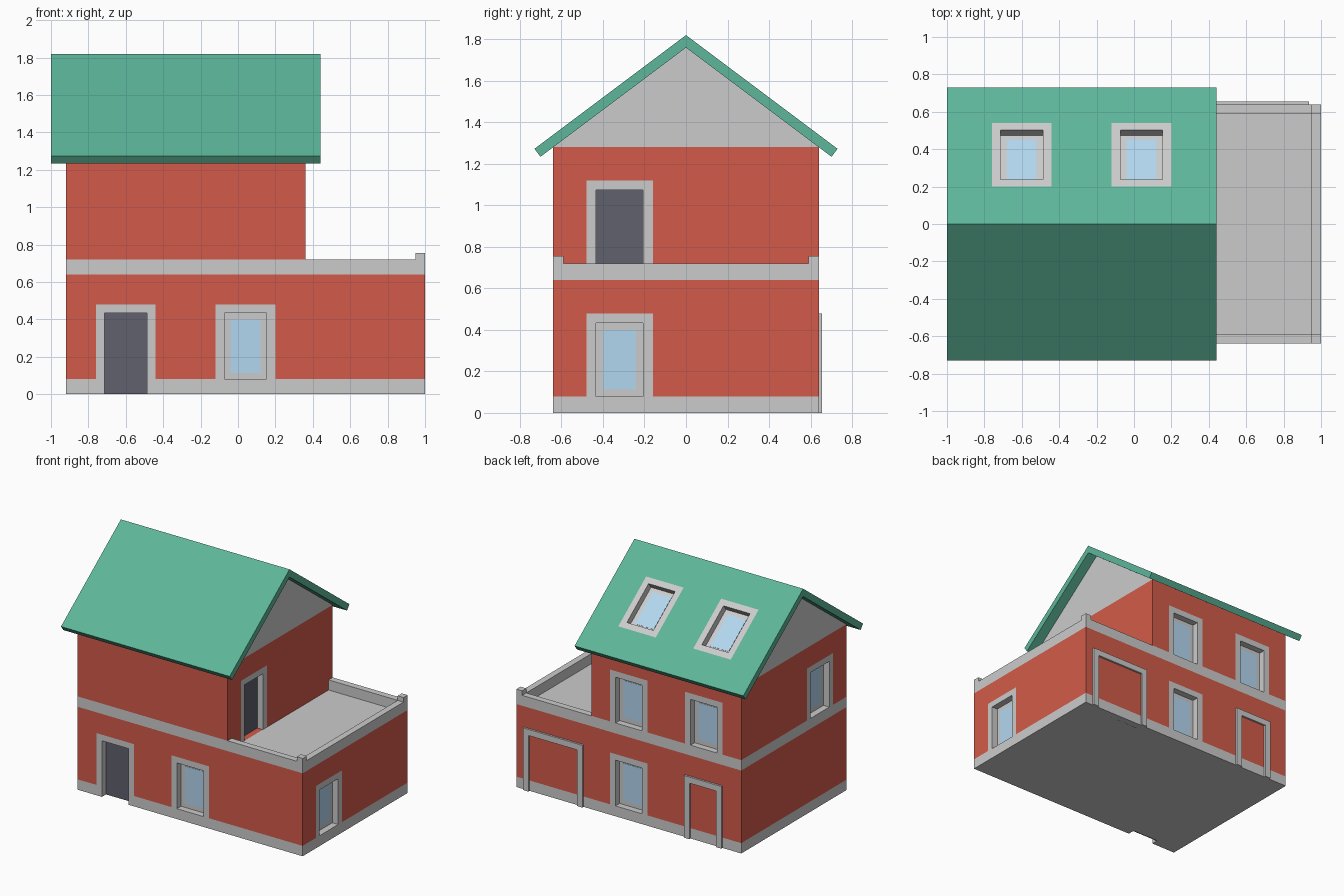
import bpy, bmesh
from math import pi
from mathutils import Matrix, Vector

if "Cube" in bpy.data.objects:
    bpy.data.objects.remove(bpy.data.objects["Cube"])


def material(name, rgb):
    m = bpy.data.materials.new(name)
    m.diffuse_color = (*rgb, 1)
    m.use_nodes = True
    m.node_tree.nodes["Principled BSDF"].inputs["Base Color"].default_value = m.diffuse_color
    return m


RED = material("red_render", (0.65, 0.105, 0.068))
GREEN = material("green_roof", (0.11, 0.47, 0.32))
DARK = material("dark_door", (0.115, 0.12, 0.15))
GLASS = material("glass", (0.45, 0.68, 0.87))


def frame_of(u, v, n, origin):
    """Local axes: u along the wall, v up the wall, n outward."""
    m = Matrix((u, v, n)).transposed().to_4x4()
    m.translation = Vector(origin)
    return m


def prism(name, pts, d0, d1, mat=None, m=Matrix()):
    """Extrude a (u, v) outline from depth d0 to d1."""
    bm = bmesh.new()
    face = bm.faces.new([bm.verts.new((u, v, d0)) for u, v in pts])
    ext = bmesh.ops.extrude_face_region(bm, geom=[face])["geom"]
    bmesh.ops.translate(bm, vec=(0, 0, d1 - d0),
                        verts=[g for g in ext if isinstance(g, bmesh.types.BMVert)])
    bm.transform(m)
    bmesh.ops.recalc_face_normals(bm, faces=bm.faces)
    mesh = bpy.data.meshes.new(name)
    bm.to_mesh(mesh)
    bm.free()
    ob = bpy.data.objects.new(name, mesh)
    bpy.context.collection.objects.link(ob)
    if mat:
        mesh.materials.append(mat)
    return ob


def box(name, u0, u1, v0, v1, d0, d1, mat=None, m=Matrix()):
    return prism(name, [(u0, v0), (u1, v0), (u1, v1), (u0, v1)], d0, d1, mat, m)


# Storeys
base = box("base_band", -0.92, 1, -0.64, 0.64, 0, 0.08)
lower = box("lower_wall", -0.92, 1, -0.64, 0.64, 0.08, 0.64, RED)
box("floor_band", -0.92, 0.30, -0.64, 0.64, 0.64, 0.72)
upper = box("upper_wall", -0.92, 0.36, -0.64, 0.64, 0.72, 1.28, RED)
upper_foot = box("upper_wall_foot", 0.30, 0.36, -0.59, 0.59, 0.64, 0.72, RED)

# Terrace
box("terrace_floor", 0.36, 0.95, -0.59, 0.59, 0.60, 0.642)
prism("terrace_parapet", [(0.3, -0.64), (1, -0.64), (1, 0.64), (0.3, 0.64),
                          (0.3, 0.59), (0.95, 0.59), (0.95, -0.59), (0.3, -0.59)], 0.64, 0.72)
for side, y in (("front", -0.615), ("back", 0.615)):
    box("parapet_post_" + side, 0.95, 1, y - 0.025, y + 0.025, 0.72, 0.755)

# Gable and roof, profiles in y/z swept along x
ALONG_X = frame_of((0, 1, 0), (0, 0, 1), (1, 0, 0), (0, 0, 0))
gable = prism("gable", [(-0.64, 1.28), (0.64, 1.28), (0, 1.76)], -0.92, 0.36, None, ALONG_X)
roof = prism("roof", [(0, 1.82), (0.73, 1.2725), (0.701, 1.234), (0, 1.76),
                      (-0.701, 1.234), (-0.73, 1.2725)], -1, 0.44, GREEN, ALONG_X)

DEPTH, BACK, JAMB = 0.05, 0.06, 0.047


def opening(name, m, targets, w=0.16, h=0.48, panel=DARK, glass=None,
            proud=0.0, sill=False):
    """Cut a pocket, then fill it with a frame, a recessed panel and glass."""
    drop = 0 if sill else -0.02
    cutter = box(name + "_cutter", -w, w, drop, h, -BACK, 0.05, None, m)
    cutter.hide_render = True
    for ob in targets:
        mod = ob.modifiers.new("cut", "BOOLEAN")
        mod.operation, mod.solver, mod.object = "DIFFERENCE", "EXACT", cutter
        bpy.context.view_layer.objects.active = ob
        bpy.ops.object.modifier_apply(modifier=mod.name)
    bpy.data.objects.remove(cutter)
    i, t = w - JAMB, h - JAMB
    prism(name + "_frame", [(-w, 0), (-i, 0), (-i, t), (i, t), (i, 0), (w, 0),
                            (w, h), (-w, h)], -BACK, proud, None, m)
    low = 0
    if sill:
        low = JAMB
        box(name + "_sill", -i, i, 0, low, -BACK, proud, None, m)
    box(name + "_panel", -i, i, low, t, -BACK, -DEPTH, panel, m)
    if glass:
        box(name + "_glass", -glass[0], glass[0], glass[1], glass[2],
            -BACK, -DEPTH + 0.002, GLASS, m)


def front(x, z):
    return frame_of((1, 0, 0), (0, 0, 1), (0, -1, 0), (x, -0.64, z))


def back(x, z):
    return frame_of((-1, 0, 0), (0, 0, 1), (0, 1, 0), (x, 0.64, z))


def right(x, y, z):
    return frame_of((0, 1, 0), (0, 0, 1), (1, 0, 0), (x, y, z))


def left(y, z):
    return frame_of((0, -1, 0), (0, 0, 1), (-1, 0, 0), (-0.92, y, z))


# Windows
pane = dict(h=0.40, panel=None, glass=(0.08, 0.033, 0.32))
opening("front_window", front(0.04, 0.08), [lower], **pane)
opening("right_window", right(1, -0.32, 0.08), [lower], **pane)
opening("back_lower_window", back(0.04, 0.08), [lower], **pane)
opening("back_upper_window_a", back(0.04, 0.72), [upper], **pane)
opening("back_upper_window_b", back(-0.6, 0.72), [upper], **pane)
opening("left_upper_window", left(-0.32, 0.72), [upper], **pane)

# Doors
opening("front_door", front(-0.6, 0), [base, lower])
opening("terrace_door", right(0.36, -0.32, 0.64), [upper, upper_foot])
opening("back_door", back(-0.6, 0), [base, lower], glass=(0.04, 0.08, 0.37), proud=0.015)
opening("garage_door", back(0.68, 0), [base, lower], w=0.255,
        glass=(0.14, 0.29, 0.37), proud=0.015)

# Skylights in the back slope
for tag, x in (("a", -0.6), ("b", 0.04)):
    slope = frame_of((-1, 0, 0), (0, -0.8, 0.6), (0, 0.6, 0.8), (x, 0.54, 1.415))
    opening("skylight_" + tag, slope, [roof, gable], h=0.425, panel=None,
            glass=(0.08, 0.075, 0.345), sill=True)
